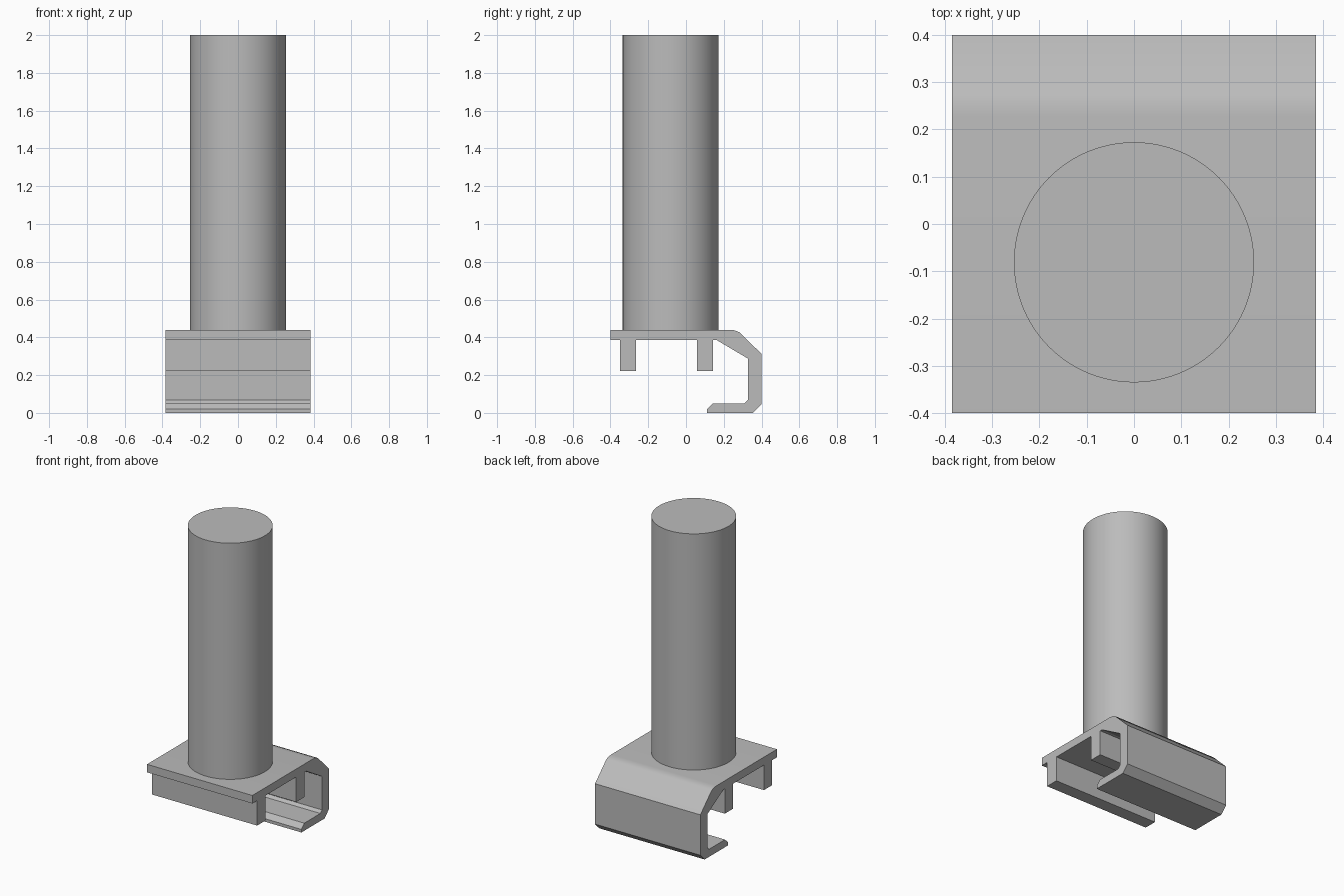
import bpy, bmesh
from math import radians

cube = bpy.data.objects.get("Cube")
if cube:
    bpy.data.objects.remove(cube, do_unlink=True)

grey = bpy.data.materials.new("plain grey")
grey.use_nodes = True
colour = (0.5, 0.5, 0.5, 1)
grey.diffuse_color = colour
grey.node_tree.nodes["Principled BSDF"].inputs["Base Color"].default_value = colour


def finish(obj):
    obj.data.materials.append(grey)
    bpy.ops.object.select_all(action='DESELECT')
    obj.select_set(True)
    bpy.context.view_layer.objects.active = obj
    bpy.ops.object.shade_smooth_by_angle(angle=radians(30))


def extrude_profile(name, points, width):
    """Sweep a closed (y, z) outline along x."""
    bm = bmesh.new()
    face = bm.faces.new([bm.verts.new((-width / 2, y, z)) for y, z in points])
    ext = bmesh.ops.extrude_face_region(bm, geom=[face])
    verts = [v for v in ext["geom"] if isinstance(v, bmesh.types.BMVert)]
    bmesh.ops.translate(bm, verts=verts, vec=(width, 0, 0))
    bmesh.ops.recalc_face_normals(bm, faces=bm.faces)
    mesh = bpy.data.meshes.new(name)
    bm.to_mesh(mesh)
    bm.free()
    obj = bpy.data.objects.new(name, mesh)
    bpy.context.collection.objects.link(obj)
    finish(obj)


# Clip: top plate, two ribs underneath and a hook wrapping round the back
top, under, rib_end = 0.44, 0.387, 0.222
plate = [(-0.4, top), (0.23, top), (0.258, 0.437), (0.283, 0.427)]
hook = [(0.4, 0.312), (0.4, 0.045), (0.355, 0), (0.112, 0), (0.112, 0.02),
        (0.142, 0.05), (0.31, 0.05), (0.327, 0.067), (0.327, 0.288), (0.16, under)]
ribs = []
for front, back in ((0.058, 0.144), (-0.35, -0.264)):
    ribs += [(back, under), (back, rib_end), (front, rib_end), (front, under)]
extrude_profile("clip_base", plate + hook + ribs + [(-0.4, under)], 0.77)

# Post standing on the plate
bpy.ops.mesh.primitive_cylinder_add(vertices=96, radius=0.254, depth=2 - top,
                                    location=(0, -0.081, (2 + top) / 2))
post = bpy.context.object
post.name = "post"
finish(post)
